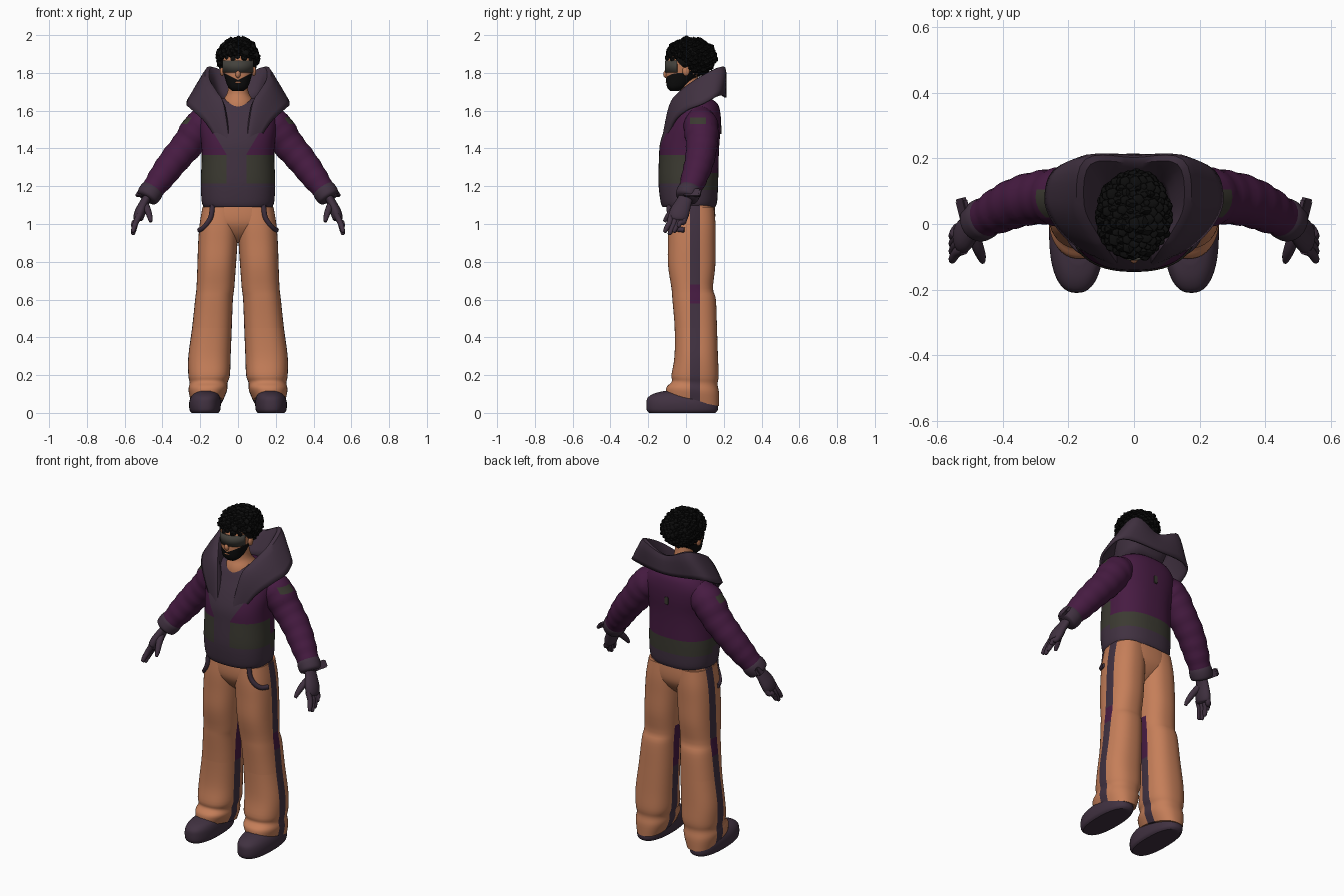
import bpy, bmesh, math, random
from mathutils import Vector, Matrix

random.seed(4)
if "Cube" in bpy.data.objects:
    bpy.data.objects.remove(bpy.data.objects["Cube"])


def material(name, r, g, b):
    m = bpy.data.materials.new(name)
    m.use_nodes = True
    m.diffuse_color = (r, g, b, 1)
    bsdf = m.node_tree.nodes["Principled BSDF"]
    bsdf.inputs["Base Color"].default_value = (r, g, b, 1)
    bsdf.inputs["Roughness"].default_value = 0.8
    return m


ORANGE = material("orange_cloth", 0.56, 0.21, 0.1)
SKIN = material("skin", 0.52, 0.2, 0.095)
PURPLE = material("purple_cloth", 0.062, 0.011, 0.054)
DARK = material("dark_plum", 0.052, 0.031, 0.052)
OLIVE = material("dark_olive", 0.044, 0.042, 0.031)
BLACK = material("black_hair", 0.004, 0.004, 0.004)
VISOR = material("visor_grey", 0.056, 0.053, 0.045)
parts = []


def finish(name, bm, mats, rule=None):
    bmesh.ops.recalc_face_normals(bm, faces=bm.faces[:])
    for f in bm.faces:
        f.material_index = rule(f.calc_center_median()) if rule else 0
    me = bpy.data.meshes.new(name)
    bm.to_mesh(me)
    bm.free()
    for m in mats:
        me.materials.append(m)
    ob = bpy.data.objects.new(name, me)
    bpy.context.collection.objects.link(ob)
    parts.append(ob)
    return ob


def smooth(rows, n):
    """Catmull-Rom interpolation of equal-length tuples."""
    out = []
    for i in range(len(rows) - 1):
        a, b, c, d = rows[max(i - 1, 0)], rows[i], rows[i + 1], rows[min(i + 2, len(rows) - 1)]
        for k in range(n):
            t = k / n
            out.append(tuple(q + 0.5 * t * (r - p + t * (2 * p - 5 * q + 4 * r - s + t * (3 * (q - r) + s - p)))
                             for p, q, r, s in zip(a, b, c, d)))
    return out + [tuple(rows[-1])]


def skin_rings(bm, rings, closed=True):
    vs = [[bm.verts.new(p) for p in ring] for ring in rings]
    n = len(vs[0])
    for a, b in zip(vs, vs[1:]):
        for j in range(n if closed else n - 1):
            k = (j + 1) % n
            bm.faces.new((a[j], a[k], b[k], b[j]))
    if closed:
        bm.faces.new(vs[0])
        bm.faces.new(vs[-1])


def power(c, e=2.4):
    return math.copysign(abs(c) ** (2 / e), c)


def loft(bm, rows, side=1, n=4, seg=48):
    """Stack of rounded sections: z, centre x, radius x, centre y, radius y."""
    angles = [2 * math.pi * j / seg for j in range(seg)]
    skin_rings(bm, [[(side * (cx + rx * power(math.cos(a))), cy + ry * power(math.sin(a)), z)
                     for a in angles] for z, cx, rx, cy, ry in smooth(rows, n)])


def tube(bm, pts, side=1, flat=1, n=4, seg=12, ripple=0):
    """Round or flattened tube through points x, y, z, radius."""
    path = smooth(pts, n)
    rings = []
    for i, p in enumerate(path):
        t = (Vector(path[min(i + 1, len(path) - 1)][:3]) - Vector(path[max(i - 1, 0)][:3])).normalized()
        u = Vector((0, 1, 0))
        u = (u - t * u.dot(t)).normalized()
        v = t.cross(u)
        r = p[3] * (1 + ripple * math.sin(i * 1.6))
        ring = []
        for j in range(seg):
            a = 2 * math.pi * j / seg
            q = Vector(p[:3]) + r * (math.cos(a) * u + flat * math.sin(a) * v)
            ring.append((side * q.x, q.y, q.z))
        rings.append(ring)
    skin_rings(bm, rings)


def ball(bm, at, size, detail=2):
    bmesh.ops.create_icosphere(bm, subdivisions=detail, radius=1,
                               matrix=Matrix.LocRotScale(Vector(at), None, Vector(size)))


def cut(bm, co, no):
    bmesh.ops.bisect_plane(bm, geom=bm.verts[:] + bm.edges[:] + bm.faces[:], plane_co=co, plane_no=no)


def box(name, at, size, rot, mat):
    bm = bmesh.new()
    bmesh.ops.create_cube(bm, size=1)
    bmesh.ops.bevel(bm, geom=bm.edges[:], offset=0.1, segments=2, affect='EDGES')
    ob = finish(name, bm, [mat])
    ob.location, ob.scale, ob.rotation_euler = at, size, rot


# Jacket body: plum front panel and hem, olive waist band, purple above
bm = bmesh.new()
loft(bm, [(1.09, 0, .18, .015, .14), (1.12, 0, .192, .015, .15), (1.22, 0, .197, .012, .158),
          (1.35, 0, .192, .015, .158), (1.43, 0, .195, .02, .157), (1.51, 0, .205, .037, .147),
          (1.58, 0, .2, .053, .13), (1.635, 0, .16, .06, .108), (1.665, 0, .1, .06, .07)], seg=64)
for z in (1.18, 1.215, 1.27, 1.365):
    cut(bm, (0, 0, z), (0, 0, 1))
for x in (-0.062, 0.045):
    cut(bm, (x, 0, 0), (1, 0, 0))
    cut(bm, (x, 0, 1.37), (math.copysign(1, x), 0, -0.6))
cut(bm, (0, 0.03, 0), (0, 1, 0))


def jacket_colour(c):
    front = c.y < 0.03
    lean = 0.6 * max(0, c.z - 1.37)
    if front and -0.062 - lean < c.x < 0.045 + lean:
        return 1
    low, high = (1.215, 1.365) if front else (1.18, 1.27)
    return 1 if c.z < low else 2 if c.z < high else 0


finish("jacket_body", bm, [PURPLE, DARK, OLIVE], jacket_colour)
box("back_patch", (0, 0.184, 1.5), (.022, .008, .045), (0, 0, 0), OLIVE)

# Wide folded collar, high at the back corners: stations run neck, lip, fold, outer edge
half = [(0, .12, 1.65, 0, .19, 1.77, 0, .205, 1.745, 0, .208, 1.67),
        (.085, .11, 1.65, .135, .185, 1.825, .17, .195, 1.78, .22, .175, 1.68),
        (.11, .04, 1.64, .155, .06, 1.765, .205, .07, 1.725, .268, .085, 1.635),
        (.098, -.03, 1.62, .115, -.03, 1.695, .165, -.025, 1.675, .238, .0, 1.6),
        (.07, -.065, 1.58, .08, -.08, 1.63, .115, -.085, 1.59, .165, -.07, 1.53),
        (.035, -.11, 1.4, .05, -.122, 1.44, .065, -.12, 1.42, .075, -.112, 1.39)]
mirrored = [tuple(-v if i % 3 == 0 else v for i, v in enumerate(s)) for s in half[:0:-1]]
bm = bmesh.new()
skin_rings(bm, [smooth([s[i:i + 3] for i in (0, 3, 6, 9)], 3) for s in smooth(mirrored + half, 5)], closed=False)
collar = finish("collar", bm, [DARK])
thick = collar.modifiers.new("thickness", 'SOLIDIFY')
thick.thickness, thick.offset = 0.014, 0

# Hips
bm = bmesh.new()
loft(bm, [(1.12, 0, .178, .03, .12), (1.05, 0, .195, .03, .125), (1.0, 0, .19, .03, .12),
          (.96, 0, .14, .03, .1), (.93, 0, .08, .03, .075), (.9, 0, .03, .03, .04)])
for y in (.02, .075):
    cut(bm, (0, y, 0), (0, 1, 0))
finish("trouser_hips", bm, [ORANGE, DARK], lambda c: int(.02 < c.y < .075 and abs(c.x) > .15))


def leg_colour(c):
    outer = abs(c.x) > .16
    if not .02 < c.y < .075 or (not outer and c.z > .7):
        return 0
    return 2 if (.58 < c.z < .68 or (not outer and c.z > .45)) else 1


for label, s in (("left", 1), ("right", -1)):
    # Trouser leg with side stripes and a slanted cuff
    bm = bmesh.new()
    loft(bm, [(1.09, .093, .095, .03, .118), (1.0, .101, .102, .03, .126), (.9, .107, .104, .03, .126),
              (.78, .113, .102, .03, .125), (.66, .12, .1, .033, .11), (.6, .127, .1, .043, .115),
              (.45, .138, .105, .052, .112), (.3, .151, .112, .054, .115), (.2, .153, .11, .048, .125),
              (.16, .156, .1, .046, .121), (.12, .16, .102, .036, .139), (.065, .166, .084, .034, .14)], s)
    for v in bm.verts:
        v.co.z -= 0.3 * (v.co.y - .03) * max(0, 1 - v.co.z / .2)
    for y in (.02, .075):
        cut(bm, (0, y, 0), (0, 1, 0))
    for z in (.45, .58, .68, .7):
        cut(bm, (0, 0, z), (0, 0, 1))
    finish(label + "_trouser_leg", bm, [ORANGE, DARK, PURPLE], leg_colour)

    # Pocket trim following the hip
    bm = bmesh.new()
    trim = [(x, .033 - .125 * (1 - min(1, abs(x - .102) / .104) ** 2.4) ** .417, z, .014)
            for x, z in ((.135, 1.1), (.143, 1.04), (.165, 1.0), (.188, .975), (.203, .968))]
    tube(bm, trim, s, seg=10)
    finish(label + "_pocket_trim", bm, [DARK])

    # Shoe
    bm = bmesh.new()
    loft(bm, [(0, .175, .07, -.02, .175), (.015, .175, .081, -.02, .188), (.05, .175, .084, -.022, .188),
              (.08, .173, .078, -.025, .178), (.102, .17, .064, -.025, .145), (.115, .17, .04, -.02, .1)], s)
    finish(label + "_shoe", bm, [DARK])

    # Sleeve with soft creases and a shoulder patch
    bm = bmesh.new()
    tube(bm, [(.13, .07, 1.55, .08), (.2, .08, 1.51, .092), (.267, .083, 1.42, .083),
              (.343, .07, 1.33, .077), (.41, .042, 1.24, .069), (.462, .015, 1.17, .056)],
         s, n=6, seg=32, ripple=.025)
    for z in (1.53, 1.565):
        cut(bm, (0, 0, z), (0, 0, 1))
    for y in (.02, .105):
        cut(bm, (0, y, 0), (0, 1, 0))
    finish(label + "_sleeve", bm, [PURPLE, OLIVE],
           lambda c: int(1.53 < c.z < 1.565 and .02 < c.y < .105 and abs(c.x) > .25))

    # Cuff with a raised tab
    bm = bmesh.new()
    tube(bm, [(.448, .022, 1.19, .058), (.46, .016, 1.172, .064), (.48, .002, 1.143, .06),
              (.486, -.002, 1.134, .045)], s, seg=24)
    finish(label + "_cuff", bm, [DARK])
    box(label + "_cuff_tab", (s * .518, .035, 1.165), (.016, .09, .045), (0, s * -.6, s * -.25), DARK)

    # Gloved hand: palm, four fingers, thumb
    bm = bmesh.new()
    tube(bm, [(.47, .005, 1.16, .036), (.495, -.012, 1.115, .042), (.517, -.033, 1.065, .052),
              (.528, -.042, 1.03, .047), (.53, -.044, 1.018, .03)], s, flat=.56, seg=20)
    for i, tip in enumerate((.955, .943, .955, .983)):
        y = -.078 + .024 * i
        tube(bm, [(.52, y, 1.05, .016), (.54, y - .008, 1.01, .0155), (.551, y - .024, tip + .025, .0135),
                  (.556, y - .034, tip + .004, .01), (.557, y - .036, tip, .003)], s, seg=10)
    tube(bm, [(.49, -.03, 1.1, .02), (.477, -.07, 1.07, .018), (.466, -.1, 1.035, .014),
              (.462, -.115, 1.012, .008)], s, seg=10)
    finish(label + "_glove", bm, [DARK])

    # Ear
    bm = bmesh.new()
    ball(bm, (s * .084, .0, 1.81), (.012, .02, .028))
    finish(label + "_ear", bm, [SKIN])

# Neck
bm = bmesh.new()
tube(bm, [(0, .04, 1.58, .1), (0, .03, 1.645, .086), (0, .025, 1.7, .055), (0, .01, 1.79, .05)], seg=28)
finish("neck", bm, [SKIN])

# Head with beard
bm = bmesh.new()
loft(bm, [(1.705, 0, .03, -.06, .024), (1.725, 0, .052, -.05, .05), (1.765, 0, .067, -.03, .076),
          (1.82, 0, .08, -.008, .097), (1.88, 0, .083, .0, .1), (1.95, 0, .06, .02, .075)])
for d in (1, -1):
    cut(bm, (0, 0, 1.762), (-.5 * d, 0, 1))
finish("head", bm, [SKIN, BLACK], lambda c: int(c.z < 1.762 + .5 * abs(c.x)))

# Nose and lips
bm = bmesh.new()
ball(bm, (0, -.104, 1.793), (.014, .017, .022))
ball(bm, (0, -.1, 1.75), (.02, .008, .006))
finish("nose_and_lips", bm, [SKIN])

# Wraparound visor
bm = bmesh.new()
arc = [-1.15 + 2.3 * i / 20 for i in range(21)]
skin_rings(bm, [[(.091 * math.sin(a), -.004 - .108 * math.cos(a), z) for a in arc]
                for z in (1.802, 1.866)], closed=False)
visor = finish("visor", bm, [VISOR])
visor.modifiers.new("thickness", 'SOLIDIFY').thickness = 0.01

# Curly hair: a cap covered in uneven tufts
bm = bmesh.new()
ball(bm, (0, .028, 1.88), (.103, .125, .1), 3)
count = 260
for i in range(count):
    h = 1 - 2 * (i + .5) / count
    a = i * 2.39996
    w = math.sqrt(1 - h * h)
    p = Vector((.103 * w * math.cos(a), .026 + .125 * w * math.sin(a), 1.882 + .098 * h))
    if p.z < 1.78 or (p.z < 1.872 and p.y < -.015):
        continue
    r = random.uniform(.011, .023)
    ball(bm, p, (r, r * random.uniform(.7, 1.1), r * random.uniform(.7, 1.0)), 1)
finish("hair", bm, [BLACK])

# Smooth shading with sharp edges kept
bpy.ops.object.select_all(action='DESELECT')
for ob in parts:
    ob.select_set(True)
bpy.context.view_layer.objects.active = parts[0]
bpy.ops.object.shade_smooth_by_angle(angle=math.radians(40))
